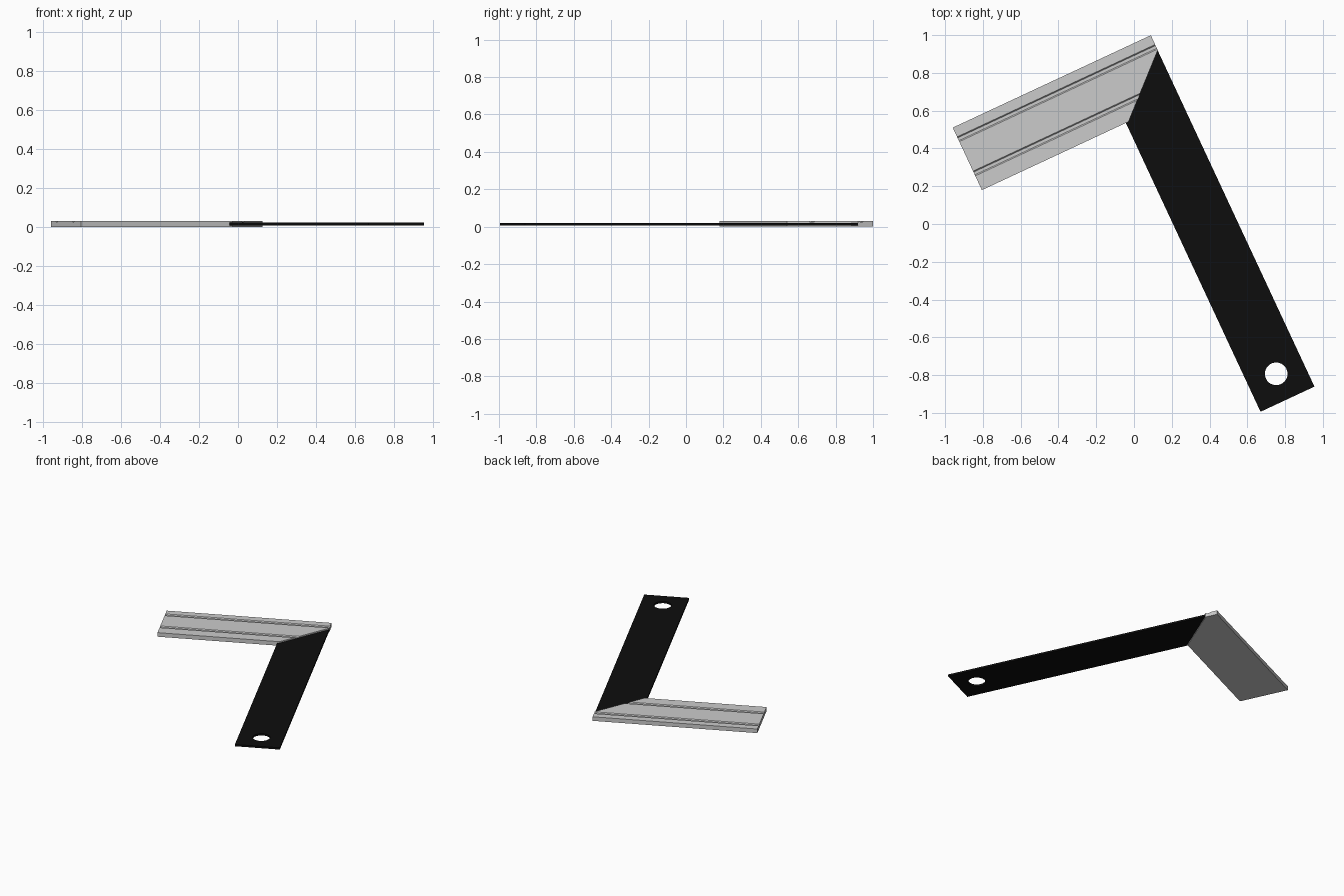
import bpy, bmesh, math
from mathutils import Vector, Matrix

if "Cube" in bpy.data.objects:
    bpy.data.objects.remove(bpy.data.objects["Cube"])

TURN = Matrix.Rotation(math.radians(25), 4, 'Z')   # whole tool is turned 25 degrees


def prism(name, points, offset, cut=None):
    """Extrude a closed outline, optionally trim with a plane (point, normal)."""
    bm = bmesh.new()
    face = bm.faces.new([bm.verts.new(p) for p in points])
    ext = bmesh.ops.extrude_face_region(bm, geom=[face], use_keep_orig=True)
    verts = [g for g in ext['geom'] if isinstance(g, bmesh.types.BMVert)]
    bmesh.ops.translate(bm, verts=verts, vec=offset)
    if cut:
        bmesh.ops.bisect_plane(bm, geom=bm.verts[:] + bm.edges[:] + bm.faces[:],
                               plane_co=cut[0], plane_no=cut[1], clear_outer=True)
        bmesh.ops.holes_fill(bm, edges=[e for e in bm.edges if e.is_boundary])
    bmesh.ops.recalc_face_normals(bm, faces=bm.faces[:])
    mesh = bpy.data.meshes.new(name)
    bm.to_mesh(mesh)
    bm.free()
    obj = bpy.data.objects.new(name, mesh)
    bpy.context.collection.objects.link(obj)
    obj.matrix_world = TURN
    return obj


# Handle: flat bar with two shallow grooves along the top, mitred inner end
V0, V1, TOP = 0.503, 0.868, 0.031
profile = [(V0, 0), (V1, 0), (V1, TOP)]
for g in (0.80, 0.60):
    profile += [(g + 0.014, TOP), (g + 0.008, TOP - 0.006),
                (g - 0.008, TOP - 0.006), (g - 0.014, TOP)]
profile.append((V0, TOP))
mitre = Vector((0.503 - 0.202, 0.781 - V0, 0))
handle = prism("handle", [(-0.654, v, z) for v, z in profile], Vector((1.157, 0, 0)),
               cut=(Vector((0.202, V0, 0)), Vector((mitre.y, -mitre.x, 0))))

# Blade: thin strip running into the handle, diagonal hidden end
blade = prism("blade", [(0.187, -1.184, 0.007), (0.502, -1.184, 0.007),
                        (0.502, 0.79, 0.007), (0.187, 0.51, 0.007)],
              Vector((0, 0, 0.014)))
black = bpy.data.materials.new("black_steel")
black.diffuse_color = (0.004, 0.004, 0.004, 1)
black.use_nodes = True
black.node_tree.nodes["Principled BSDF"].inputs["Base Color"].default_value = black.diffuse_color
blade.data.materials.append(black)

# Hanging hole near the free end of the blade
ring = [(0.347 + 0.06 * math.cos(a), -1.037 + 0.06 * math.sin(a), -0.05)
        for a in (math.tau * i / 48 for i in range(48))]
cutter = prism("hole_cutter", ring, Vector((0, 0, 0.15)))
cutter.data.materials.append(black)
cutter.hide_render = True
cutter.hide_set(True)
hole = blade.modifiers.new("hanging_hole", 'BOOLEAN')
hole.operation = 'DIFFERENCE'
hole.solver = 'EXACT'
hole.object = cutter
